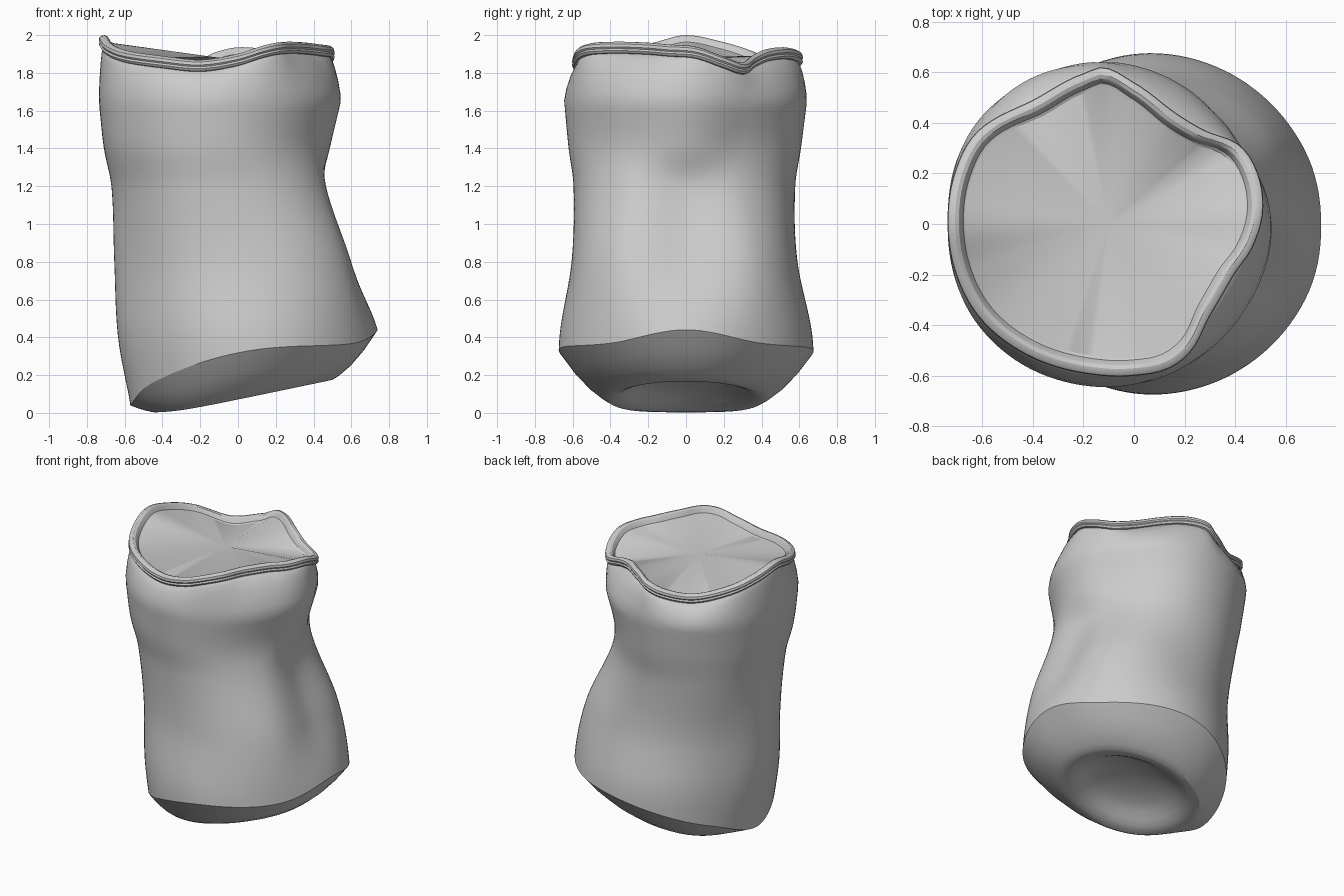
import bpy, bmesh, math
from mathutils import Vector

if "Cube" in bpy.data.objects:
    bpy.data.objects.remove(bpy.data.objects["Cube"])

SEG = 112
TAU = 2 * math.pi


def interp(xs, ys, x):
    """Smooth curve through points, held flat past both ends."""
    if x <= xs[0]:
        return ys[0]
    if x >= xs[-1]:
        return ys[-1]
    i = max(k for k in range(len(xs) - 1) if xs[k] <= x)

    def slope(k):
        a, b = max(k - 1, 0), min(k + 1, len(xs) - 1)
        return (ys[b] - ys[a]) / (xs[b] - xs[a])
    h = xs[i + 1] - xs[i]
    t = (x - xs[i]) / h
    return ((2*t**3 - 3*t**2 + 1) * ys[i] + (t**3 - 2*t**2 + t) * h * slope(i)
            + (3*t**2 - 2*t**3) * ys[i + 1] + (t**3 - t**2) * h * slope(i + 1))


def around(angs, vals, a):
    """Same curve, closed around the circle."""
    xs = [v - TAU for v in angs[-3:]] + list(angs) + [v + TAU for v in angs[:3]]
    ys = list(vals[-3:]) + list(vals) + list(vals[:3])
    return interp(xs, ys, a % TAU)


def loft(name, rings, cap=None):
    """Skin closed rings of points, with an optional fan to a centre point."""
    bm = bmesh.new()
    rows = [[bm.verts.new(p) for p in r] for r in rings]
    for r0, r1 in zip(rows, rows[1:]):
        for i in range(SEG):
            j = (i + 1) % SEG
            bm.faces.new((r0[i], r0[j], r1[j], r1[i]))
    if cap:
        c = bm.verts.new(cap)
        for i in range(SEG):
            bm.faces.new((rows[-1][i], rows[-1][(i + 1) % SEG], c))
    bmesh.ops.recalc_face_normals(bm, faces=bm.faces)
    me = bpy.data.meshes.new(name)
    bm.to_mesh(me)
    bm.free()
    ob = bpy.data.objects.new(name, me)
    bpy.context.collection.objects.link(ob)
    bpy.context.view_layer.objects.active = ob
    bpy.ops.object.select_all(action='DESELECT')
    ob.select_set(True)
    bpy.ops.object.shade_smooth_by_angle(angle=math.radians(30))
    return ob


# Bent rim outline: x, y, height
RX = -0.1
rim = [(.51, .05, 1.94), (.49, .2, 1.89), (.42, .31, 1.855), (.28, .37, 1.89),
       (.15, .45, 1.925), (0, .56, 1.935), (-.12, .62, 1.91), (-.2, .595, 1.875),
       (-.4, .49, 1.845), (-.63, .355, 1.92), (-.71, .2, 1.965), (-.737, 0, 2.0),
       (-.71, -.18, 1.96), (-.62, -.36, 1.92), (-.42, -.52, 1.89), (-.2, -.59, 1.87),
       (0, -.6, 1.90), (.13, -.575, 1.94), (.22, -.51, 1.96), (.3, -.365, 1.965),
       (.39, -.21, 1.96), (.47, -.09, 1.95)]
polar = sorted((math.atan2(y, x - RX) % TAU, math.hypot(x - RX, y), z) for x, y, z in rim)
r_ang, r_rad, r_z = zip(*polar)
angles = [TAU * i / SEG for i in range(SEG)]
rim_r = [around(r_ang, r_rad, a) for a in angles]
rim_z = [around(r_ang, r_z, a) for a in angles]


def rim_ring(dr, dz):
    return [Vector((RX + (r + dr) * math.cos(a), (r + dr) * math.sin(a), z + dz))
            for a, r, z in zip(angles, rim_r, rim_z)]


# Crushed wall: reach in eight directions at six heights
dirs = [math.radians(d) for d in (0, 35, 90, 145, 180, 215, 270, 325)]
levels = [.05, .4, .8, 1.2, 1.4, 1.65]
reach = [(.75, .72, .67, .59, .57, .57, .67, .73),
         (.75, .725, .67, .615, .635, .61, .67, .73),
         (.585, .65, .59, .615, .655, .615, .605, .67),
         (.445, .485, .575, .67, .67, .655, .595, .545),
         (.485, .465, .605, .705, .71, .705, .62, .515),
         (.545, .525, .64, .74, .737, .735, .645, .555)]


def wall_point(a, z):
    cx = interp([.2, 1.0, 1.7], [.08, -.02, RX], z)
    radii = [interp(levels, [row[k] for row in reach], z) - cx * math.cos(d)
             for k, d in enumerate(dirs)]
    r = around(dirs, radii, a)
    return Vector((cx + r * math.cos(a), r * math.sin(a), z))


edge_z = (.44, .37, .325, .16, .04, .16, .33, .37)
ROWS = 36
top = rim_ring(-.022, -.062)
wall = []
for k in range(ROWS + 1):
    ring = []
    for a, tp in zip(angles, top):
        z0 = around(dirs, edge_z, a)
        z = z0 + (tp.z - z0) * k / ROWS
        w = min(max((z - 1.65) / (tp.z - 1.65), 0), 1)
        ring.append(wall_point(a, z).lerp(tp, w * w * (3 - 2 * w)))
    wall.append(ring)


# Tilted foot and hollow dome underneath
def foot_ring(s, lift):
    ring = []
    for a in angles:
        x, y = .03 + s * .47 * math.cos(a), s * .42 * math.sin(a)
        # tilted plane, softly levelled off where it meets the ground
        d = .072 + .21 * x
        ring.append(Vector((x, y, (d + math.sqrt(d * d + .0006)) / 2 - .003 + lift)))
    return ring


foot = foot_ring(1, 0)
chamfer = []
for t in (.3, .6, .85):
    ring = [e.lerp(f, t) for e, f in zip(wall[0], foot)]
    for p, e, f in zip(ring, wall[0], foot):
        p.z -= .5 * t * (1 - t) * max(e.z - f.z, 0)
    chamfer.append(ring)
dome = [foot_ring(s, h) for s, h in
        ((.92, 0), (.83, .012), (.74, .035), (.64, .065), (.5, .09), (.3, .105))]
loft("can_body", wall[::-1] + chamfer + [foot] + dome, (.03, 0, .195))

# Double-beaded rim
bead = [(-.03, -.066), (-.008, -.06), (0, -.047), (-.006, -.037), (0, -.028),
        (-.003, -.012), (-.015, -.003), (-.03, 0), (-.045, -.006), (-.055, -.02), (-.065, -.04)]
loft("rim", [rim_ring(*b) for b in bead])

# Sunken lid
loft("lid", [rim_ring(-.062, -.036), rim_ring(-.075, -.042)], (RX, 0, 1.88))
